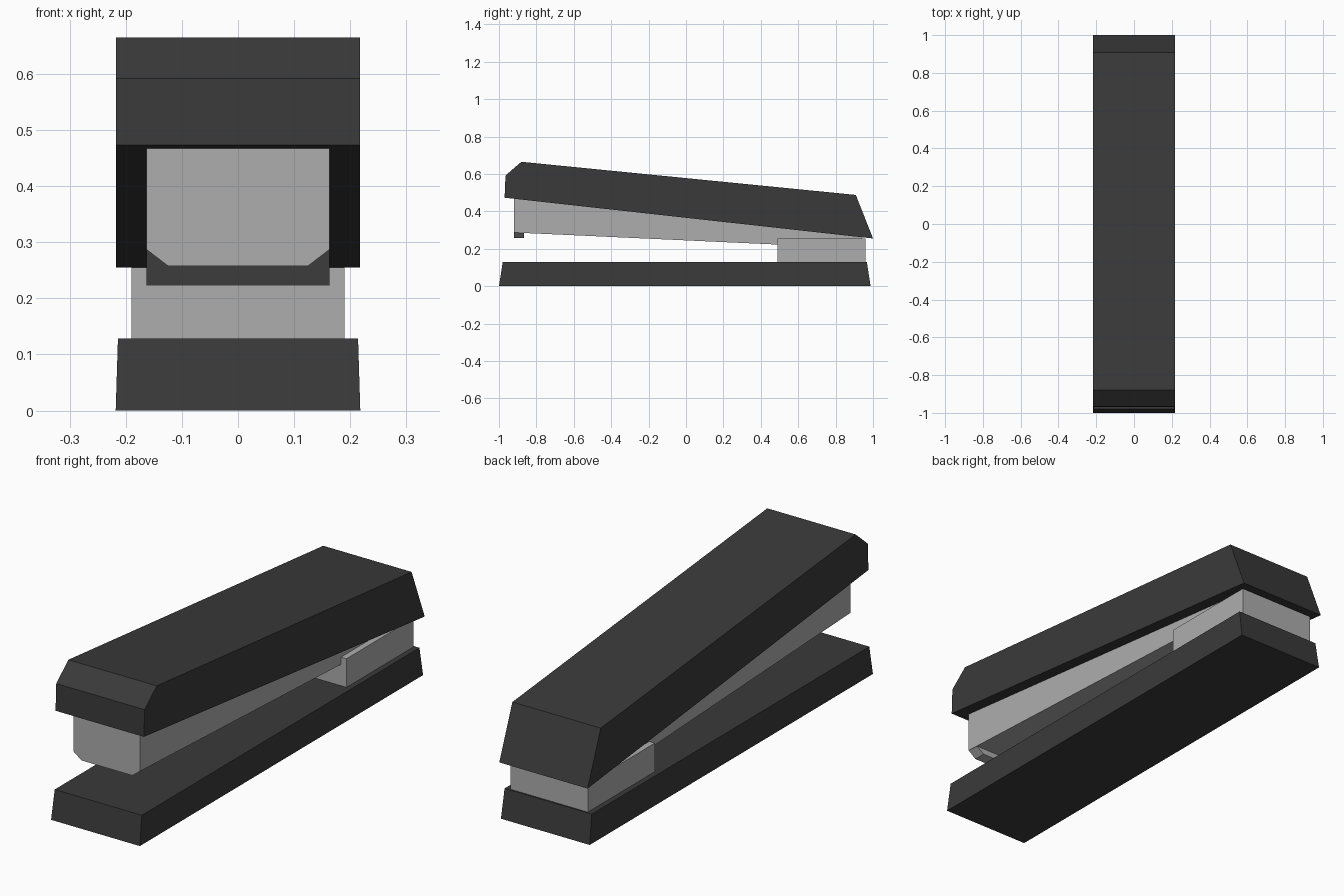
import bpy
import bmesh

cube = bpy.data.objects.get("Cube")
if cube:
    bpy.data.objects.remove(cube, do_unlink=True)


def make_material(name, value):
    mat = bpy.data.materials.new(name)
    mat.use_nodes = True
    color = (value, value, value, 1)
    mat.diffuse_color = color
    mat.node_tree.nodes["Principled BSDF"].inputs["Base Color"].default_value = color
    return mat


charcoal = make_material("charcoal plastic", 0.042)
steel = make_material("grey steel", 0.42)


def prism(name, first, second, mat):
    """Solid between two matching loops of points."""
    bm = bmesh.new()
    a = [bm.verts.new(p) for p in first]
    b = [bm.verts.new(p) for p in second]
    bm.faces.new(a)
    bm.faces.new(b[::-1])
    for i in range(len(a)):
        j = (i + 1) % len(a)
        bm.faces.new((a[j], a[i], b[i], b[j]))
    bmesh.ops.recalc_face_normals(bm, faces=bm.faces)
    mesh = bpy.data.meshes.new(name)
    bm.to_mesh(mesh)
    bm.free()
    mesh.materials.append(mat)
    obj = bpy.data.objects.new(name, mesh)
    bpy.context.collection.objects.link(obj)
    return obj


def side_profile(name, points, half_width, mat):
    """Extrude a (y, z) outline across the width."""
    return prism(name, [(-half_width, y, z) for y, z in points],
                 [(half_width, y, z) for y, z in points], mat)


def rectangle(w, front, back, z):
    return [(-w, front, z), (w, front, z), (w, back, z), (-w, back, z)]


# Tapered base
prism("base", rectangle(0.218, -1.0, 0.987, 0),
      rectangle(0.214, -0.98, 0.967, 0.128), charcoal)

# Sloping top cover with a bevelled nose
side_profile("top_cover", [(-0.97, 0.473), (-0.965, 0.592), (-0.88, 0.665),
                           (0.908, 0.488), (1.0, 0.255)], 0.217, charcoal)

# Staple rail, tucked into the cover
side_profile("staple_rail", [(-0.92, 0.287), (-0.92, 0.49), (0.94, 0.275),
                             (0.94, 0.202)], 0.163, steel)

# Chamfered lip under the front of the rail
lip = [(-0.163, 0.287), (-0.125, 0.258), (0.125, 0.258), (0.163, 0.287)]
prism("rail_lip", [(x, -0.92, z) for x, z in lip],
      [(x, -0.865, z) for x, z in lip], steel)

# Rear hinge block
prism("hinge_block", rectangle(0.19, 0.49, 0.96, 0.12),
      rectangle(0.19, 0.49, 0.96, 0.255), steel)
